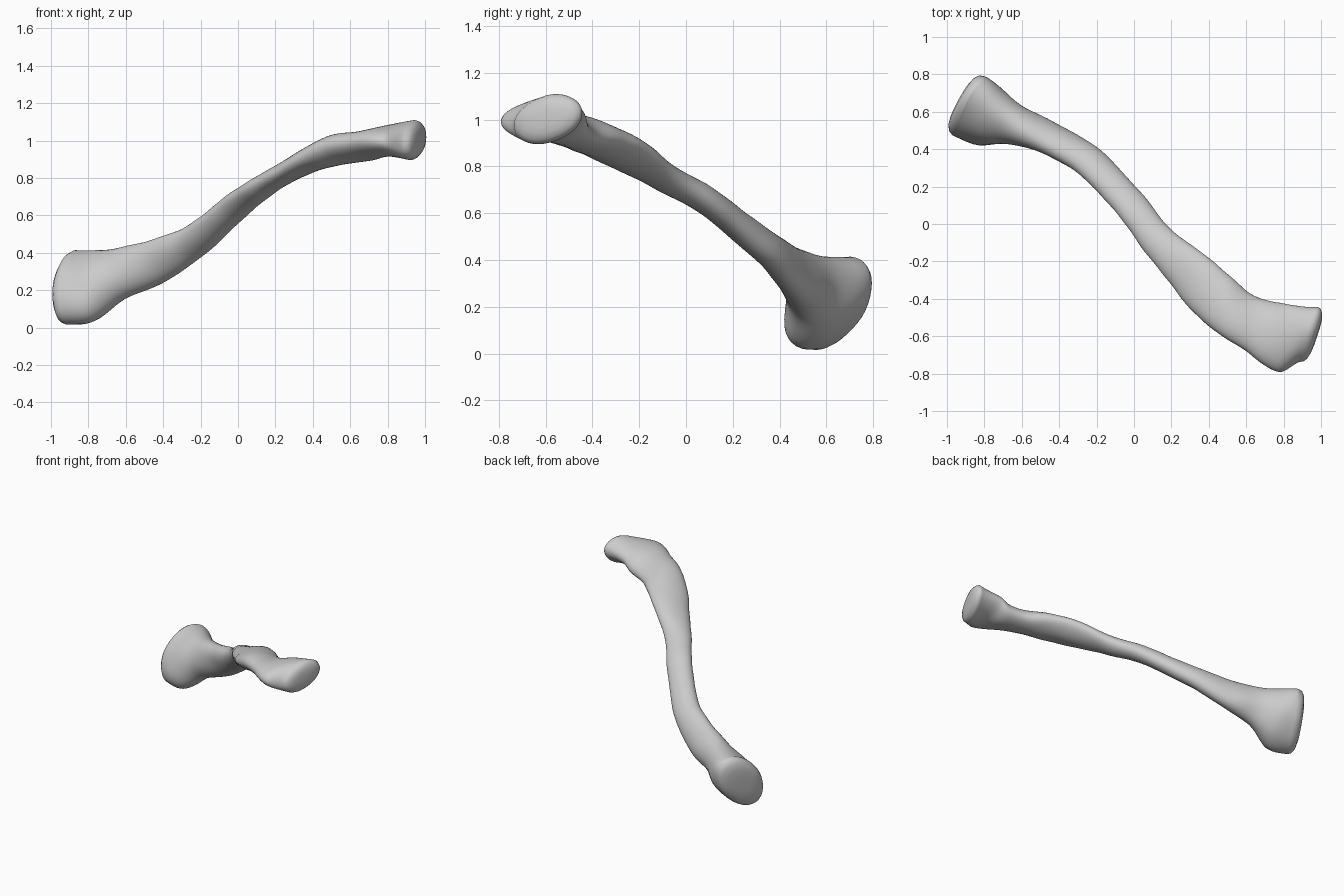
import bpy
import bmesh
import math
from mathutils import Matrix, Vector, noise

cube = bpy.data.objects.get("Cube")
if cube:
    bpy.data.objects.remove(cube, do_unlink=True)

SIDES = 40
STEPS = 7

# Cross-sections along the bone: x, y, z, half width, half height, lean, turn in degrees
stations = [
    (-.885, .63, .215, .18, .2, .4, -8),
    (-.79, .59, .225, .172, .195, .4, 0),
    (-.65, .535, .285, .112, .14, .1, 0),
    (-.45, .455, .35, .09, .115, -.3, 0),
    (-.26, .35, .445, .085, .085, -.35, 0),
    (-.125, .22, .548, .085, .07, -.25, 0),
    (0, .08, .66, .085, .062, -.2, 0),
    (.125, -.085, .75, .092, .058, 0, 0),
    (.29, -.25, .85, .122, .064, .3, 0),
    (.415, -.375, .91, .138, .07, .1, 0),
    (.54, -.48, .952, .135, .078, -.25, 0),
    (.675, -.55, .973, .15, .08, -.25, 0),
    (.8, -.612, 1, .182, .084, .1, 0),
    (.935, -.59, 1.002, .155, .105, .25, -28),
]


def spline(a, b, c, d, t):
    """Smooth curve value between b and c."""
    return b + .5 * t * (c - a + t * (2*a - 5*b + 4*c - d + t * (3*(b - c) + d - a)))


def resample(rows):
    """Fill in extra cross-sections between the given ones."""
    out = []
    last = len(rows) - 1
    for i in range(last):
        near = [rows[max(0, min(last, i + j))] for j in (-1, 0, 1, 2)]
        for s in range(STEPS):
            out.append([spline(*values, s / STEPS) for values in zip(*near)])
    out.append(list(rows[last]))
    return out


def frame(rows, i):
    """Sideways, upward and lengthwise directions at a cross-section."""
    ahead = rows[min(i + STEPS, len(rows) - 1)]
    behind = rows[max(i - STEPS, 0)]
    along = (Vector(ahead[:3]) - Vector(behind[:3])).normalized()
    along = Matrix.Rotation(math.radians(rows[i][6]), 3, "Z") @ along
    side = Vector((0, 0, 1)).cross(along).normalized()
    return side, along.cross(side), along


def ring(bm, row, axes, scale=1, push=0):
    """One leaning oval of vertices with a slightly uneven surface."""
    side, up, along = axes
    centre = Vector(row[:3]) + along * push
    width, height, lean = row[3:6]
    verts = []
    for k in range(SIDES):
        angle = math.tau * k / SIDES
        c, s = math.cos(angle), math.sin(angle)
        across = width * (c * math.sqrt(1 - lean * lean) + s * lean)
        point = centre + (side * across + up * height * s) * scale
        bump = noise.noise(point * 7) * .006
        verts.append(bm.verts.new(point + (point - centre).normalized() * bump))
    return verts


rows = resample(stations)
bm = bmesh.new()
rings = []

# Rounded inner end, shaft, rounded outer end
first, final = frame(rows, 0), frame(rows, len(rows) - 1)
for scale, push in ((.3, -.056), (.6, -.053), (.82, -.043), (.95, -.025)):
    rings.append(ring(bm, rows[0], first, scale, push))
for i, row in enumerate(rows):
    rings.append(ring(bm, row, frame(rows, i)))
for scale, push in ((.95, .018), (.82, .032), (.6, .041), (.3, .045)):
    rings.append(ring(bm, rows[-1], final, scale, push))

# Skin between neighbouring rings and close both ends
for lower, upper in zip(rings, rings[1:]):
    for k in range(SIDES):
        n = (k + 1) % SIDES
        bm.faces.new((lower[k], lower[n], upper[n], upper[k]))
bm.faces.new(rings[0])
bm.faces.new(rings[-1])
bmesh.ops.recalc_face_normals(bm, faces=bm.faces)

mesh = bpy.data.meshes.new("collar_bone")
bm.to_mesh(mesh)
bm.free()
bone = bpy.data.objects.new("collar_bone", mesh)
bpy.context.collection.objects.link(bone)

# Plain grey bone colour
grey = bpy.data.materials.new("bone_grey")
grey.use_nodes = True
colour = (.6, .6, .6, 1)
grey.diffuse_color = colour
grey.node_tree.nodes["Principled BSDF"].inputs["Base Color"].default_value = colour
mesh.materials.append(grey)

# Smooth shading
bpy.ops.object.select_all(action="DESELECT")
bone.select_set(True)
bpy.context.view_layer.objects.active = bone
bpy.ops.object.shade_smooth_by_angle(angle=math.radians(60))
